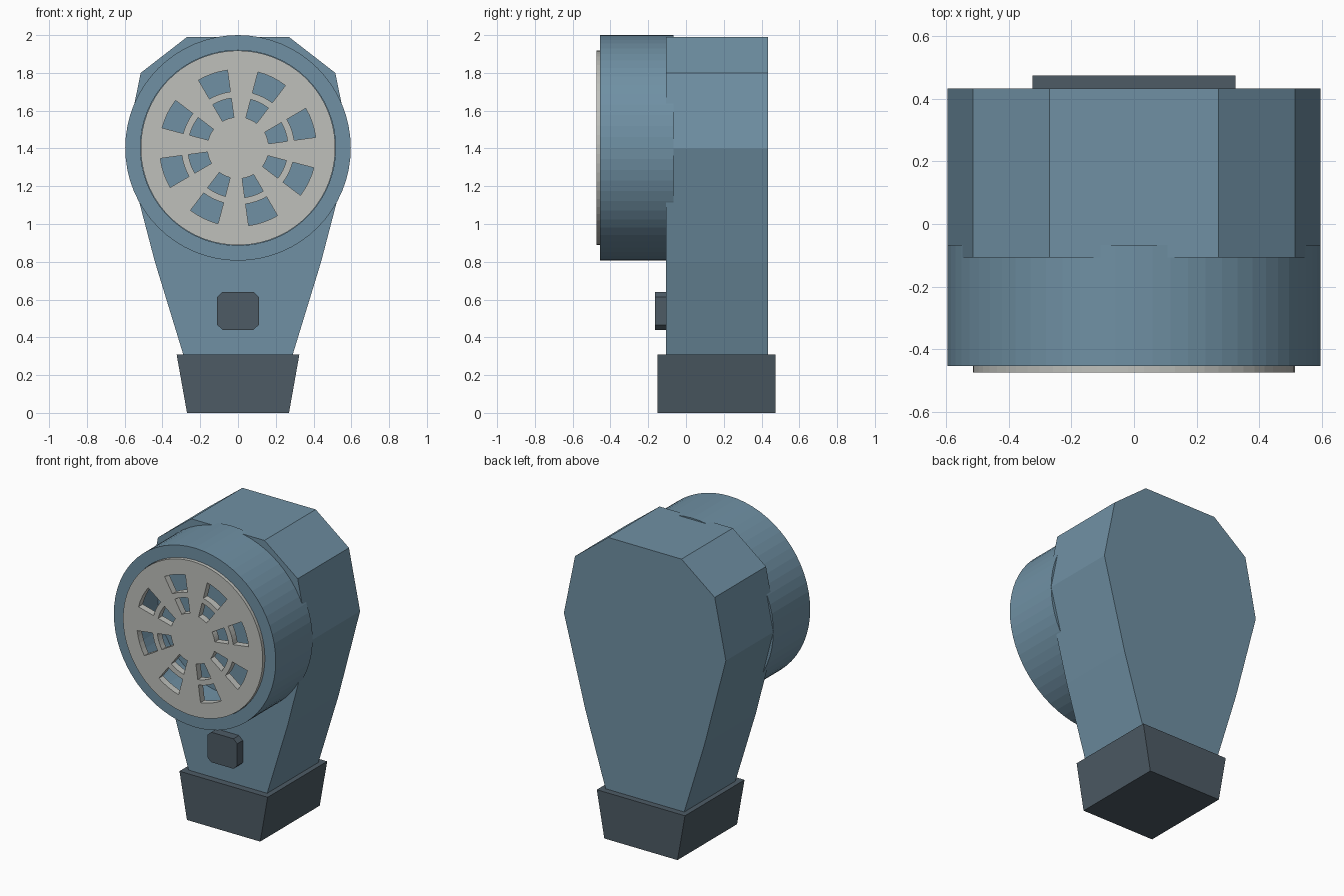
import bpy, bmesh
from math import sin, cos, radians, pi

if "Cube" in bpy.data.objects:
    bpy.data.objects.remove(bpy.data.objects["Cube"])

SEG = 64
CZ = 1.403          # height of the drum axis


def material(name, rgb):
    m = bpy.data.materials.new(name)
    m.diffuse_color = (*rgb, 1)
    m.use_nodes = True
    m.node_tree.nodes["Principled BSDF"].inputs["Base Color"].default_value = m.diffuse_color
    return m


BLUE = material("blue_plastic", (0.16, 0.28, 0.37))
DARK = material("dark_plastic", (0.075, 0.105, 0.13))
GREY = material("pale_grille", (0.52, 0.53, 0.50))


def finish(bm, name, mat):
    bmesh.ops.recalc_face_normals(bm, faces=bm.faces)
    me = bpy.data.meshes.new(name)
    bm.to_mesh(me)
    bm.free()
    me.materials.append(mat)
    ob = bpy.data.objects.new(name, me)
    bpy.context.collection.objects.link(ob)
    return ob


def thicken(bm, depth):
    """Extrude all the flat faces towards +y."""
    geo = bmesh.ops.extrude_face_region(bm, geom=bm.faces[:], use_keep_orig=True)["geom"]
    verts = [g for g in geo if isinstance(g, bmesh.types.BMVert)]
    bmesh.ops.translate(bm, vec=(0, depth, 0), verts=verts)


def mirrored_prism(name, half, y0, y1, mat):
    """Extrude a right-hand xz outline, mirrored in x, from y0 to y1."""
    bm = bmesh.new()
    outline = half + [(-x, z) for x, z in reversed(half)]
    bm.faces.new([bm.verts.new((x, y0, z)) for x, z in outline])
    thicken(bm, y1 - y0)
    return finish(bm, name, mat)


def ring_plate(name, radii, y0, y1, mat, is_hole=lambda r, i: False, turn=0.0):
    """Concentric bands of quads around the drum axis, with cells left open."""
    bm = bmesh.new()
    rings = []
    for r in radii:
        angles = [turn + 2 * pi * i / SEG for i in range(SEG)]
        rings.append([bm.verts.new((r * sin(a), y0, CZ + r * cos(a))) for a in angles])
    for k in range(len(radii) - 1):
        for i in range(SEG):
            if not is_hole(k, i):
                j = (i + 1) % SEG
                bm.faces.new((rings[k][i], rings[k][j], rings[k + 1][j], rings[k + 1][i]))
    return bm, rings, y1 - y0, name, mat


def close_plate(plate, filled=False):
    bm, rings, depth, name, mat = plate
    if filled:
        bm.faces.new(rings[0])
    thicken(bm, depth)
    return finish(bm, name, mat)


# Main body, tapering down to the base
mirrored_prism("body", [(0.287, 0.30), (0.44, 0.80), (0.597, 1.40), (0.515, 1.80), (0.27, 1.99)],
               -0.107, 0.433, BLUE)

# Flared base and chamfered button
mirrored_prism("base", [(0.27, 0.0), (0.325, 0.31)], -0.152, 0.475, DARK)
mirrored_prism("button", [(0.082, 0.44), (0.11, 0.466), (0.11, 0.614), (0.082, 0.64)],
               -0.165, -0.10, DARK)

# Hollow drum
close_plate(ring_plate("drum", [0.517, 0.597], -0.455, -0.067, BLUE))

# Grille with two rings of eight slots
close_plate(ring_plate("grille", [0.08, 0.163, 0.265, 0.30, 0.415, 0.515], -0.475, -0.43, GREY,
                       is_hole=lambda band, i: band in (1, 3) and i % 8 < 4,
                       turn=radians(26 - 11.25)), filled=True)
